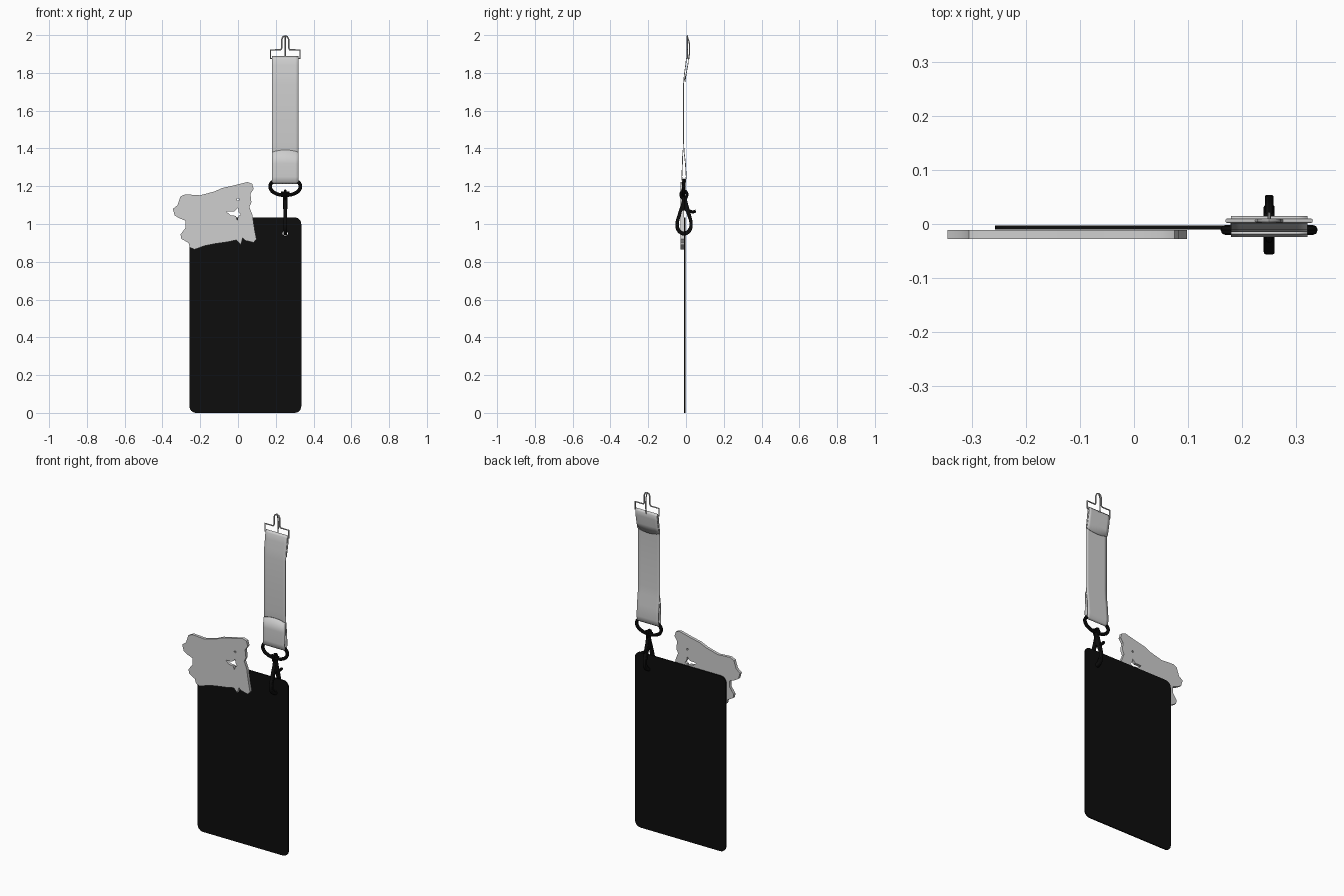
import bpy, math
from mathutils import Matrix, Vector

if "Cube" in bpy.data.objects:
    bpy.data.objects.remove(bpy.data.objects["Cube"])


def material(name, rgb):
    m = bpy.data.materials.new(name)
    m.diffuse_color = (*rgb, 1)
    m.use_nodes = True
    m.node_tree.nodes["Principled BSDF"].inputs["Base Color"].default_value = m.diffuse_color
    return m


BLACK = material("black", (0.004, 0.004, 0.004))
GREY = material("light grey", (0.62, 0.62, 0.62))
METAL = material("pale metal", (0.55, 0.55, 0.55))

FRONT = Matrix(((1, 0, 0), (0, 0, -1), (0, 1, 0)))   # drawing plane is x, z
SIDE = Matrix(((0, 0, 1), (1, 0, 0), (0, 1, 0)))     # drawing plane is y, z


def finish(curve_obj, name, mat, smooth=True):
    """Turn a curve into a mesh object."""
    bpy.context.collection.objects.link(curve_obj)
    bpy.context.view_layer.update()
    dg = bpy.context.evaluated_depsgraph_get()
    mesh = bpy.data.meshes.new_from_object(curve_obj.evaluated_get(dg))
    mesh.transform(curve_obj.matrix_world)
    bpy.data.objects.remove(curve_obj)
    mesh.materials.clear()
    mesh.materials.append(mat)
    obj = bpy.data.objects.new(name, mesh)
    bpy.context.collection.objects.link(obj)
    if smooth:
        bpy.ops.object.select_all(action='DESELECT')
        obj.select_set(True)
        bpy.context.view_layer.objects.active = obj
        bpy.ops.object.shade_smooth_by_angle(angle=math.radians(40))
    return obj


def add_spline(cu, pts, closed, curved=False):
    if curved:
        s = cu.splines.new('BEZIER')
        s.bezier_points.add(len(pts) - 1)
        for b, p in zip(s.bezier_points, pts):
            b.co = Vector((*p, 0)[:3])
            b.handle_left_type = b.handle_right_type = 'AUTO'
        s.resolution_u = 6
    else:
        s = cu.splines.new('POLY')
        s.points.add(len(pts) - 1)
        for b, p in zip(s.points, pts):
            b.co = (*Vector((*p, 0)[:3]), 1)
    s.use_cyclic_u = closed


def plate(name, outlines, plane, centre, thick, mat, bevel=0.0, curved=False):
    """Extruded flat outline; the outlines after the first are holes."""
    cu = bpy.data.curves.new(name, 'CURVE')
    cu.dimensions = '2D'
    cu.fill_mode = 'BOTH'
    cu.extrude = thick / 2 - bevel
    cu.bevel_depth = bevel
    cu.bevel_resolution = 2
    cu.offset = -bevel
    for o in outlines:
        add_spline(cu, o, True, curved)
    obj = bpy.data.objects.new(name, cu)
    obj.matrix_world = Matrix.Translation(centre) @ plane.to_4x4()
    return finish(obj, name, mat)


def wire(name, pts, radius, mat, closed=False, curved=True):
    cu = bpy.data.curves.new(name, 'CURVE')
    cu.dimensions = '3D'
    cu.bevel_depth = radius
    cu.bevel_resolution = 2
    cu.use_fill_caps = True
    add_spline(cu, pts, closed, curved)
    return finish(bpy.data.objects.new(name, cu), name, mat)


def circle(cx, cz, r, n=16):
    return [(cx + r * math.cos(2 * math.pi * i / n),
             cz + r * math.sin(2 * math.pi * i / n)) for i in range(n)]


def rounded_rect(x0, x1, z0, z1, r, n=6):
    pts = []
    for k, (cx, cz) in enumerate([(x1 - r, z1 - r), (x0 + r, z1 - r),
                                  (x0 + r, z0 + r), (x1 - r, z0 + r)]):
        for i in range(n + 1):
            a = math.pi / 2 * (k + i / n)
            pts.append((cx + r * math.cos(a), cz + r * math.sin(a)))
    return pts


# Thin card with a punched hole
plate("card", [rounded_rect(-0.257, 0.335, 0, 1.035, 0.035),
               circle(0.25, 0.95, 0.014)], FRONT, (0, -0.0065, 0), 0.007, BLACK)

# Irregular charm plate with cut-outs
outline = [(-.345, 1.08), (-.32, 1.10), (-.305, 1.145), (-.28, 1.157), (-.20, 1.152),
           (-.125, 1.172), (-.085, 1.19), (-.01, 1.207), (.05, 1.222), (.075, 1.213),
           (.083, 1.185), (.066, 1.16), (.071, 1.115), (.06, 1.09), (.076, 1.05),
           (.088, .97), (.098, .92), (.083, .902), (.04, .912), (.025, .925),
           (.014, .89), (-.008, .915), (-.055, .905), (-.125, .895), (-.175, .885),
           (-.23, .865), (-.255, .876), (-.262, .90), (-.30, .922), (-.304, .945),
           (-.278, .98), (-.278, 1.018), (-.31, 1.03), (-.335, 1.045)]
star = [(-.06, 1.065), (-.02, 1.066), (.0, 1.085), (.004, 1.062), (.014, 1.05),
        (.002, 1.043), (-.004, 1.022), (-.012, 1.043), (-.04, 1.046)]
plate("charm", [outline, star, circle(0.0, 1.13, 0.006, 8)],
      FRONT, (0, -0.0195, 0), 0.017, GREY)

# Strap: a ribbon folded back at the top and forward at the bottom
path = [(-.006, 1.765), (.002, 1.80), (.011, 1.85), (.013, 1.875), (.008, 1.887),
        (.002, 1.875), (-.002, 1.84), (-.009, 1.79), (-.013, 1.74), (-.013, 1.58),
        (-.013, 1.43), (-.010, 1.38), (-.003, 1.32), (.001, 1.25), (-.003, 1.222),
        (-.011, 1.215), (-.020, 1.222), (-.022, 1.25), (-.019, 1.32), (-.017, 1.38)]
COLS = 9
verts, faces = [], []
for i, (y, z) in enumerate(path):
    for c in range(COLS):
        t = 2 * c / (COLS - 1) - 1
        arch = 0.012 * (1 - t * t) * ((i == len(path) - 1) - (i == 0))
        verts.append((0.25 + 0.071 * t, y, z + arch))
for i in range(len(path) - 1):
    for c in range(COLS - 1):
        a = i * COLS + c
        faces.append((a, a + 1, a + COLS + 1, a + COLS))
mesh = bpy.data.meshes.new("strap")
mesh.from_pydata(verts, [], faces)
mesh.materials.append(GREY)
strap = bpy.data.objects.new("strap", mesh)
bpy.context.collection.objects.link(strap)
mesh.shade_smooth()
solid = strap.modifiers.new("thickness", 'SOLIDIFY')
solid.thickness = 0.004
solid.offset = 0

# Top hook: bent wire frame with a curved tongue behind
half = [(.078, 1.877), (.078, 1.922), (.024, 1.922), (.018, 1.932), (.018, 1.978),
        (.012, 1.991), (0, 1.996)]
frame = [(0.25 + x, .006, z) for x, z in half]
frame += [(0.25 - x, .006, z) for x, z in reversed(half[:-1])]
wire("hook_frame", frame, 0.004, METAL, closed=True, curved=False)
wire("hook_tongue", [(.25, .006, 1.995), (.25, .016, 1.965), (.25, .019, 1.92),
                     (.25, .015, 1.875)], 0.003, METAL)

# Oval ring through the strap loop
ring = [(-.055, 1.228), (0, 1.229), (.055, 1.228), (.077, 1.212), (.077, 1.185),
        (.05, 1.162), (0, 1.153), (-.05, 1.162), (-.077, 1.185), (-.077, 1.212)]
wire("ring", [(.25 + x, -.011, z) for x, z in ring], 0.0095, BLACK, closed=True)

# Clasp: swivel collar, teardrop body and thumb lever
wire("swivel_loop", [(.25, -.028, 1.155), (.25, -.011, 1.176), (.25, .006, 1.155),
                     (.25, -.011, 1.134)], 0.007, BLACK, closed=True)
wire("swivel_collar", [(.228, -.011, 1.163), (.272, -.011, 1.163)], 0.008, BLACK,
     curved=False)
body = [(-.010, 1.148), (-.028, 1.10), (-.044, 1.05), (-.056, 1.0), (-.050, .965),
        (-.030, .945), (-.011, .939), (.010, .945), (.029, .965), (.035, 1.0),
        (.026, 1.05), (.012, 1.10), (-.004, 1.148)]
opening = [(-.012, 1.072), (-.028, 1.04), (-.038, 1.0), (-.034, .977), (-.011, .960),
           (.013, .977), (.018, 1.0), (.008, 1.04)]
plate("clasp_body", [body, opening], SIDE, (0.25, 0, 0), 0.02, BLACK, 0.004, True)
wire("clasp_neck", [(.25, -.009, 1.15), (.25, -.009, 1.08)], 0.013, BLACK, curved=False)
wire("thumb_lever", [(.25, .012, 1.072), (.25, .035, 1.064), (.25, .052, 1.068)],
     0.008, BLACK)
